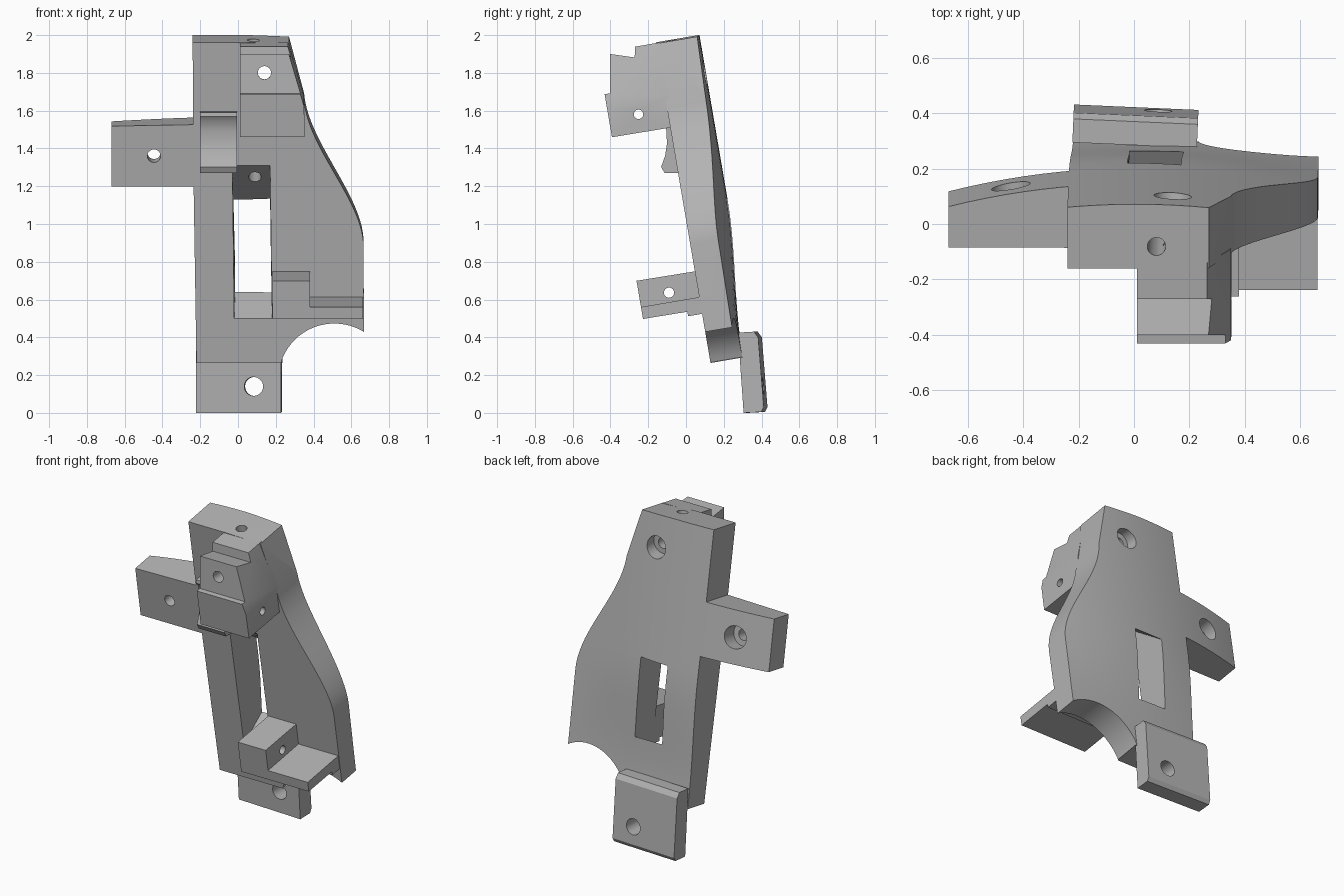
import bpy, bmesh, math
from mathutils import Matrix, Vector
from mathutils.geometry import interpolate_bezier

if "Cube" in bpy.data.objects:
    bpy.data.objects.remove(bpy.data.objects["Cube"], do_unlink=True)

# Leaning frame: x across, y depth behind the front plane, z up along the plate
LEAN = Matrix.Translation((0, 0.175, 0)) @ Matrix.Rotation(math.radians(9.7), 4, 'X')
PIVOT = Matrix.Translation((0, 0.35, 0))
YAW = PIVOT @ Matrix.Rotation(math.radians(-2.5), 4, 'Z') @ PIVOT.inverted()

grey = bpy.data.materials.new("plain grey")
grey.use_nodes = True
grey.diffuse_color = (0.45, 0.45, 0.45, 1)
grey.node_tree.nodes["Principled BSDF"].inputs["Base Color"].default_value = grey.diffuse_color


def finish(name, bm, frame):
    bmesh.ops.recalc_face_normals(bm, faces=bm.faces)
    mesh = bpy.data.meshes.new(name)
    bm.to_mesh(mesh)
    bm.free()
    mesh.transform(frame)
    mesh.materials.append(grey)
    ob = bpy.data.objects.new(name, mesh)
    bpy.context.collection.objects.link(ob)
    return ob


def loft(name, ring_a, ring_b, frame=LEAN):
    bm = bmesh.new()
    a = [bm.verts.new(p) for p in ring_a]
    b = [bm.verts.new(p) for p in ring_b]
    bm.faces.new(a)
    bm.faces.new(b)
    for i in range(len(a)):
        j = (i + 1) % len(a)
        bm.faces.new((a[i], a[j], b[j], b[i]))
    return finish(name, bm, frame)


def front_prism(name, pts, lo, hi):
    return loft(name, [(x, lo, z) for x, z in pts], [(x, hi, z) for x, z in pts])


def side_prism(name, pts, lo, hi, frame=LEAN):
    return loft(name, [(lo, y, z) for y, z in pts], [(hi, y, z) for y, z in pts], frame)


def rod(p, q, r, frame=LEAN):
    p, q = Vector(p), Vector(q)
    bm = bmesh.new()
    turn = (q - p).to_track_quat('Z', 'Y').to_matrix().to_4x4()
    bmesh.ops.create_cone(bm, cap_ends=True, segments=32, radius1=r, radius2=r,
                          depth=(q - p).length,
                          matrix=Matrix.Translation((p + q) / 2) @ turn)
    return finish("hole_cutter", bm, frame)


def combine(ob, tools, how='DIFFERENCE'):
    bpy.context.view_layer.objects.active = ob
    for tool in tools:
        tool.hide_render = True
        mod = ob.modifiers.new("cut", 'BOOLEAN')
        mod.operation, mod.solver, mod.object = how, 'EXACT', tool
        bpy.ops.object.modifier_apply(modifier=mod.name)


def back(x, z):
    f = min(1, max(0, (z - 0.3) / 0.8))
    f = f * f * (3 - 2 * f)
    return 0.175 + 0.06 * f - (0.07 + 0.12 * f) * x * x


# Main plate outline with wing, flared edge and round bite
flare = [(p.x, p.y) for p in interpolate_bezier(
    Vector((0.35, 1.68, 0)), Vector((0.37, 1.42, 0)),
    Vector((0.66, 1.14, 0)), Vector((0.665, 0.9, 0)), 20)]
bite = []
for i in range(21):
    t = math.radians(58 + (163 - 58) * i / 20)
    bite.append((0.51 + 0.295 * math.cos(t), 0.185 + 0.295 * math.sin(t)))
outline = [(-0.24, 1.99), (0.02, 1.99), (0.27, 1.983)] + flare + bite + [
    (0.235, 0.268), (-0.22, 0.268), (-0.235, 1.215),
    (-0.67, 1.215), (-0.67, 1.54), (-0.238, 1.548)]
plate = front_prism("main_plate", outline, 0, 0.4)

# Curved back of the plate
bm = bmesh.new()
bmesh.ops.create_cube(bm, size=1)
bmesh.ops.subdivide_edges(bm, edges=bm.edges[:], cuts=23, use_grid_fill=True)
for v in bm.verts:
    x, z, t = v.co.x * 1.6, 1.1 + v.co.z * 2, v.co.y + 0.5
    v.co = (x, -0.1 + t * (back(x, z) + 0.1), z)
envelope = finish("back_envelope", bm, LEAN)
combine(plate, [envelope], 'INTERSECT')

# Window with sloping ends
near = [(-0.02, 0.507), (0.18, 0.507), (0.17, 1.33), (-0.03, 1.33)]
far = [(-0.015, 0.624), (0.18, 0.624), (0.17, 1.13), (-0.025, 1.13)]


def window_ring(y):
    t = y / 0.21
    return [(a[0] + (b[0] - a[0]) * t, y, a[1] + (b[1] - a[1]) * t) for a, b in zip(near, far)]


window = loft("window_cutter", window_ring(-0.02), window_ring(0.3))

# Screw holes with counterbores and the long rod hole
lean_down = Vector((0, 0.986, -0.168))
screw = Vector((0.14, 0.229, 1.788))
screw_hole = rod(screw - lean_down * 0.7, screw + lean_down * 0.2, 0.035)
screw_bore = rod(screw - lean_down * 0.07, screw + lean_down * 0.2, 0.068)
wing_hole = rod((-0.445, -0.1, 1.38), (-0.445, 0.4, 1.38), 0.035)
wing_bore = rod((-0.445, 0.11, 1.38), (-0.445, 0.4, 1.38), 0.07)
rod_hole = rod((0.08, 0.08, 2.1), (0.09, 0.08, 1.17), 0.033)
combine(plate, [window, screw_hole, screw_bore, wing_hole, wing_bore, rod_hole])

# Upper clamp block with stepped top and slanted side
block = side_prism("upper_block", [
    (0.02, 1.986), (-0.113, 1.986), (-0.123, 1.93), (-0.248, 1.97),
    (-0.283, 1.765), (-0.313, 1.765), (-0.313, 1.534), (0.02, 1.532)], 0.01, 0.4)
slant = front_prism("slant_trim", [
    (-0.1, 1.4), (0.355, 1.4), (0.35, 1.7), (0.245, 2.05), (-0.1, 2.05)], -0.5, 0.2)
combine(block, [slant], 'INTERSECT')
block_hole = rod((-0.1, -0.154, 1.63), (0.5, -0.154, 1.63), 0.025)
combine(block, [block_hole, screw_hole])

# Curved cradle beside the block
cradle = side_prism("curved_cradle", [
    (0.02, 1.285), (-0.07, 1.3), (-0.083, 1.335), (-0.052, 1.39), (-0.032, 1.45),
    (-0.023, 1.52), (-0.03, 1.575), (-0.045, 1.6), (-0.04, 1.62), (0.02, 1.62)], -0.2, -0.005)

# Lower shelf, its raised block and the rib beneath
shelf = side_prism("lower_shelf", [
    (0.02, 0.622), (-0.313, 0.622), (-0.313, 0.558), (-0.075, 0.556),
    (-0.075, 0.532), (0.02, 0.532)], 0.182, 0.662)
riser = side_prism("shelf_block", [
    (0.02, 0.76), (-0.313, 0.763), (-0.313, 0.6), (0.02, 0.6)], 0.182, 0.38)
riser_hole = rod((0.1, -0.154, 0.672), (0.5, -0.154, 0.672), 0.027)
combine(riser, [riser_hole])

# Bottom mounting tab
tab = side_prism("bottom_tab", [
    (0.285, 0.425), (0.37, 0.43), (0.392, 0.4), (0.422, 0.03), (0.408, 0.005),
    (0.315, 0)], -0.22, 0.23, YAW)
tab_hole = rod((0.085, 0.2, 0.14), (0.085, 0.6, 0.14), 0.05, YAW)
combine(tab, [tab_hole])

# Remove the cutters and shade
for ob in (envelope, window, screw_hole, screw_bore, wing_hole, wing_bore, rod_hole,
           slant, block_hole, riser_hole, tab_hole):
    bpy.data.objects.remove(ob, do_unlink=True)
bpy.ops.object.select_all(action='DESELECT')
for ob in (plate, block, cradle, shelf, riser, tab):
    ob.select_set(True)
bpy.context.view_layer.objects.active = plate
bpy.ops.object.shade_smooth_by_angle(angle=math.radians(30))
